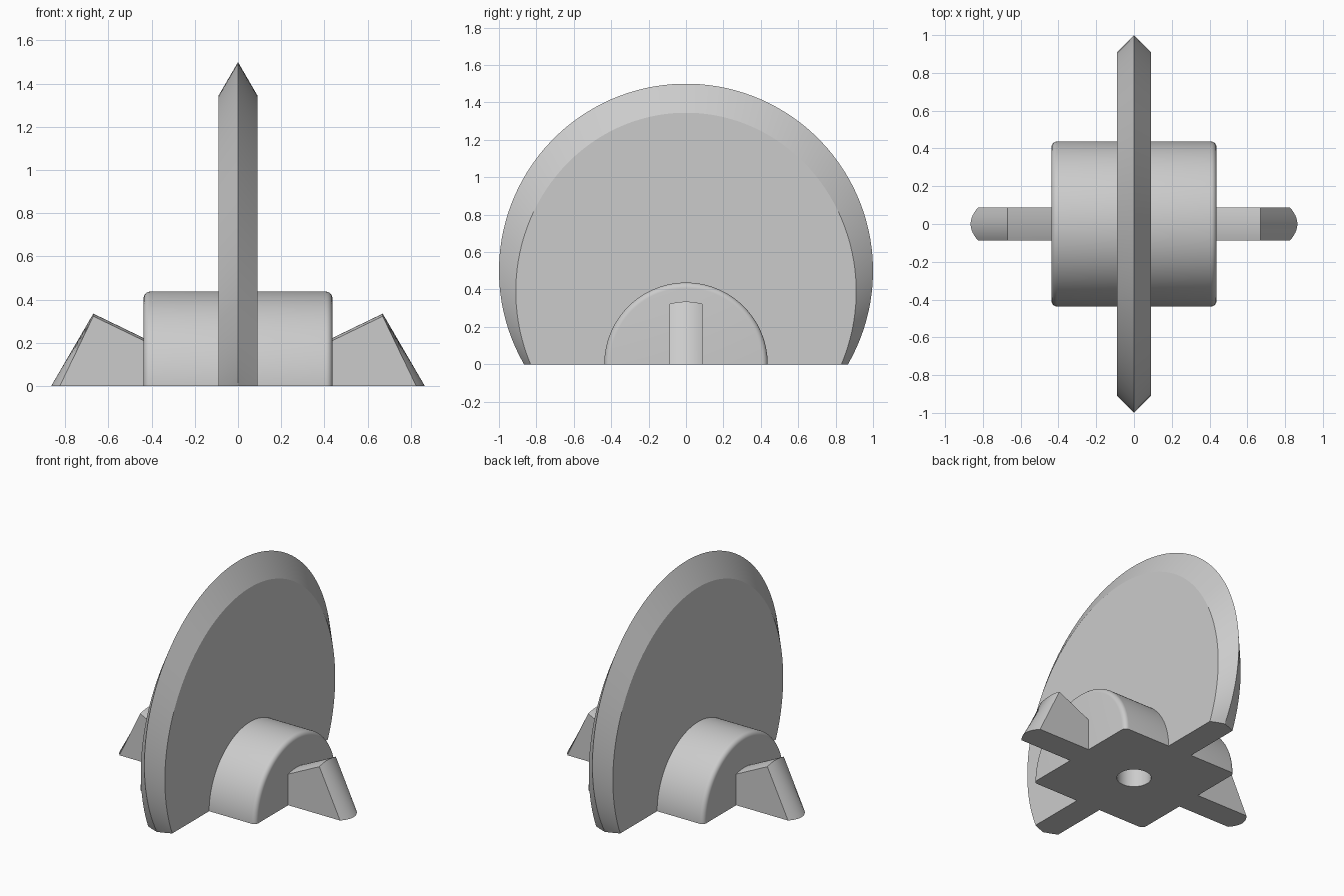
import bpy, bmesh, math

cube = bpy.data.objects.get("Cube")
if cube:
    bpy.data.objects.remove(cube, do_unlink=True)

GREY = (0.6, 0.6, 0.6, 1)
mat = bpy.data.materials.new("plain grey")
mat.use_nodes = True
mat.diffuse_color = GREY
mat.node_tree.nodes["Principled BSDF"].inputs["Base Color"].default_value = GREY


def loft(name, rings, cut_ground=False):
    """Skin closed rings of points, cap both ends, optionally slice off z < 0."""
    bm = bmesh.new()
    rows = [[bm.verts.new(p) for p in ring] for ring in rings]
    n = len(rows[0])
    for a, b in zip(rows, rows[1:]):
        for i in range(n):
            j = (i + 1) % n
            bm.faces.new((a[i], a[j], b[j], b[i]))
    bm.faces.new(rows[0])
    bm.faces.new(rows[-1])
    if cut_ground:
        geom = bm.verts[:] + bm.edges[:] + bm.faces[:]
        bmesh.ops.bisect_plane(bm, geom=geom, plane_co=(0, 0, 0),
                               plane_no=(0, 0, -1), clear_outer=True)
        rim = [e for e in bm.edges if e.is_boundary]
        bmesh.ops.contextual_create(bm, geom=rim)
    bmesh.ops.recalc_face_normals(bm, faces=bm.faces[:])
    mesh = bpy.data.meshes.new(name)
    bm.to_mesh(mesh)
    bm.free()
    mesh.materials.append(mat)
    ob = bpy.data.objects.new(name, mesh)
    bpy.context.collection.objects.link(ob)
    return ob


def oval(x, centre_z, half_y, half_z, n=128):
    """Ring around the x axis."""
    angles = [2 * math.pi * (i + 0.5) / n for i in range(n)]
    return [(x, half_y * math.cos(a), centre_z + half_z * math.sin(a)) for a in angles]


# Upright disc with a bevelled rim, wider bevel at the top
side = dict(centre_z=0.39, half_y=0.91, half_z=0.955)
disc = loft("upright_disc", [oval(-0.09, **side), oval(0, 0.5, 1, 1),
                             oval(0.09, **side)], cut_ground=True)

# Half-round hub with softened end edges
R, FILLET, STEPS = 0.437, 0.03, 6
arc = [(R - FILLET + FILLET * math.cos(a), R - FILLET + FILLET * math.sin(a))
       for a in (math.pi / 2 * i / STEPS for i in range(STEPS + 1))]
profile = [(-x, r) for x, r in arc] + [(x, r) for x, r in reversed(arc)]
hub = loft("half_round_hub", [oval(x, 0, r, r) for x, r in profile], cut_ground=True)


# End fins with gently bowed top and outer faces
def fin_section(side, t):
    bow = t * t
    pts = [(0.42, 0), (0.865 - 0.04 * bow, 0),
           (0.67, 0.335 - 0.012 * bow), (0.42, 0.214 - 0.012 * bow)]
    return [(side * x, 0.088 * t, z) for x, z in pts]


fins = [loft(name, [fin_section(s, i / 6) for i in range(-6, 7)])
        for name, s in (("left_fin", 1), ("right_fin", -1))]

# Round socket in the underside
bpy.ops.mesh.primitive_cylinder_add(vertices=64, radius=0.105, depth=0.5)
cutter = bpy.context.object
cutter.name = "socket_cutter"
cutter.data.materials.append(mat)
cutter.hide_render = True
cutter.hide_set(True)
for ob in (disc, hub):
    mod = ob.modifiers.new("socket", "BOOLEAN")
    mod.operation = "DIFFERENCE"
    mod.solver = "EXACT"
    mod.object = cutter
    bpy.ops.object.select_all(action="DESELECT")
    ob.select_set(True)
    bpy.context.view_layer.objects.active = ob
    bpy.ops.object.modifier_apply(modifier=mod.name)
bpy.data.objects.remove(cutter, do_unlink=True)

# Smooth curved faces, keep creases crisp
bpy.ops.object.select_all(action="DESELECT")
for ob in [disc, hub] + fins:
    ob.select_set(True)
bpy.context.view_layer.objects.active = disc
bpy.ops.object.shade_smooth_by_angle(angle=math.radians(22))
